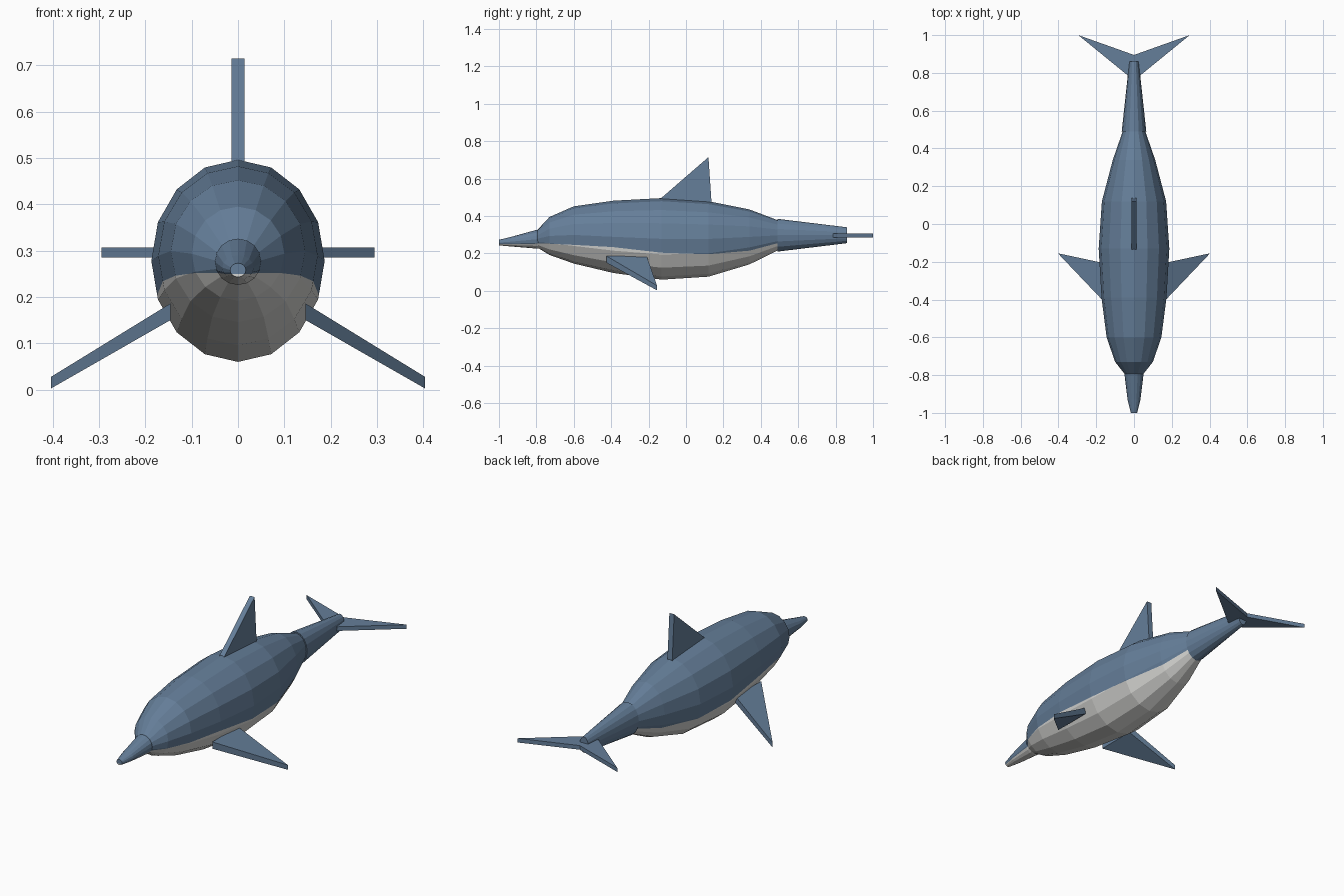
import bpy, bmesh, math
from mathutils import Vector

if "Cube" in bpy.data.objects:
    bpy.data.objects.remove(bpy.data.objects["Cube"], do_unlink=True)


def make_material(name, rgb):
    mat = bpy.data.materials.new(name)
    mat.use_nodes = True
    mat.diffuse_color = (*rgb, 1)
    mat.node_tree.nodes["Principled BSDF"].inputs["Base Color"].default_value = (*rgb, 1)
    return mat


BLUE = make_material("slate blue skin", (0.13, 0.21, 0.32))
WHITE = make_material("pale belly", (0.68, 0.68, 0.66))


def finish(name, bm):
    bmesh.ops.recalc_face_normals(bm, faces=bm.faces)
    mesh = bpy.data.meshes.new(name)
    bm.to_mesh(mesh)
    bm.free()
    mesh.materials.append(BLUE)
    mesh.materials.append(WHITE)
    obj = bpy.data.objects.new(name, mesh)
    bpy.context.collection.objects.link(obj)
    return obj


def loft(name, stations, sides=16):
    """Elliptical rings (y, half width, top, bottom, belly line), cut along the belly line."""
    bm = bmesh.new()

    def ring(y, rx, top, bottom, _):
        mid, rz = (top + bottom) / 2, (top - bottom) / 2
        angles = [2 * math.pi * i / sides for i in range(sides)]
        return [bm.verts.new((rx * math.sin(a), y, mid + rz * math.cos(a))) for a in angles]

    for a, b in zip(stations, stations[1:]):
        ra, rb = ring(*a), ring(*b)
        faces = [bm.faces.new((ra[i], ra[i - 1], rb[i - 1], rb[i])) for i in range(sides)]
        if a is stations[0]:
            faces.append(bm.faces.new(ra))
        if b is stations[-1]:
            faces.append(bm.faces.new(rb))
        # Split this section into back and belly
        origin = Vector((0, a[0], a[4]))
        normal = Vector((0, a[4] - b[4], b[0] - a[0])).normalized()
        geom = set(faces)
        for f in faces:
            geom.update(f.edges, f.verts)
        cut = bmesh.ops.bisect_plane(bm, geom=list(geom), plane_co=origin, plane_no=normal)
        for f in cut["geom"]:
            if isinstance(f, bmesh.types.BMFace):
                f.material_index = int((f.calc_center_median() - origin).dot(normal) < 0)
    bmesh.ops.remove_doubles(bm, verts=bm.verts, dist=0.0002)
    return finish(name, bm)


def slab(name, loop_a, loop_b):
    """Solid between two matching outlines."""
    bm = bmesh.new()
    a = [bm.verts.new(p) for p in loop_a]
    b = [bm.verts.new(p) for p in loop_b]
    bm.faces.new(a)
    bm.faces.new(b)
    for i in range(len(a)):
        bm.faces.new((a[i - 1], a[i], b[i], b[i - 1]))
    return finish(name, bm)


# Body with pale belly
loft("body", [
    (-0.80, 0.045, 0.320, 0.235, 0.252),
    (-0.73, 0.100, 0.395, 0.192, 0.252),
    (-0.60, 0.145, 0.452, 0.146, 0.246),
    (-0.39, 0.172, 0.482, 0.096, 0.234),
    (-0.13, 0.187, 0.496, 0.060, 0.204),
    (0.12, 0.170, 0.479, 0.076, 0.196),
    (0.34, 0.112, 0.435, 0.142, 0.215),
    (0.49, 0.060, 0.378, 0.216, 0.255),
])

# Beak
loft("beak", [
    (-1.00, 0.017, 0.273, 0.243, 0.250),
    (-0.93, 0.034, 0.290, 0.237, 0.250),
    (-0.80, 0.050, 0.326, 0.226, 0.252),
    (-0.76, 0.050, 0.326, 0.226, 0.252),
])

# Tail stock, all blue
loft("tail_stock", [
    (0.49, 0.065, 0.385, 0.210, 0),
    (0.86, 0.025, 0.340, 0.255, 0),
])

# Back fin
back_outline = [(-0.18, 0.455), (0.12, 0.715), (0.138, 0.45)]
slab("back_fin", *[[(x, y, z) for y, z in back_outline] for x in (-0.014, 0.014)])

# Side flippers and tail flukes
flipper = [(0.146, -0.425), (0.403, -0.155), (0.146, -0.21)]
flipper_top = [0.186, 0.028, 0.186]
flipper_low = [0.150, 0.003, 0.150]
fluke = [(0, 0.78), (0.025, 0.78), (0.295, 1.0), (0, 0.895)]
for side, s in (("left", 1), ("right", -1)):
    slab(side + "_flipper", *[[(s * x, y, z) for (x, y), z in zip(flipper, heights)]
                              for heights in (flipper_top, flipper_low)])
    slab(side + "_fluke", *[[(s * x, y, z) for x, y in fluke] for z in (0.285, 0.307)])
